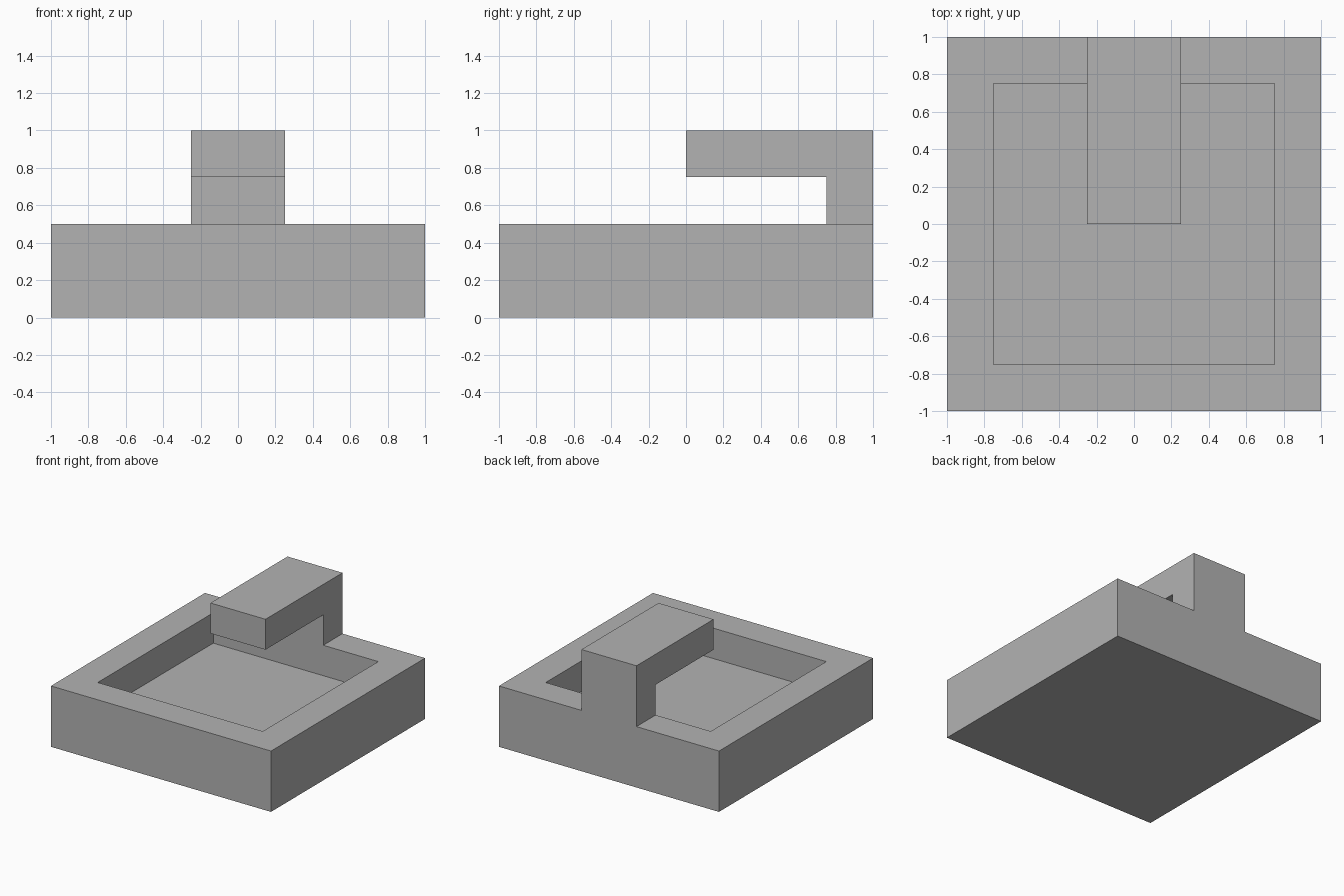
import bpy
import bmesh
from mathutils import Vector

cube = bpy.data.objects.get("Cube")
if cube:
    bpy.data.objects.remove(cube, do_unlink=True)

# One plain grey for everything
GREY = (0.45, 0.45, 0.45, 1.0)
grey = bpy.data.materials.new("plain_grey")
grey.use_nodes = True
grey.diffuse_color = GREY
grey.node_tree.nodes["Principled BSDF"].inputs["Base Color"].default_value = GREY

WALL = 0.25


def add_object(name, bm):
    bmesh.ops.recalc_face_normals(bm, faces=bm.faces)
    mesh = bpy.data.meshes.new(name)
    bm.to_mesh(mesh)
    bm.free()
    mesh.materials.append(grey)
    obj = bpy.data.objects.new(name, mesh)
    bpy.context.collection.objects.link(obj)
    return obj


def extrude_outline(points, direction):
    bm = bmesh.new()
    face = bm.faces.new([bm.verts.new(p) for p in points])
    result = bmesh.ops.extrude_face_region(bm, geom=[face], use_keep_orig=True)
    verts = [v for v in result["geom"] if isinstance(v, bmesh.types.BMVert)]
    bmesh.ops.translate(bm, verts=verts, vec=direction)
    bmesh.ops.recalc_face_normals(bm, faces=bm.faces)
    return bm


# Square basin: a block with its top inset and pushed down
bm = extrude_outline([(-1, -1, 0), (1, -1, 0), (1, 1, 0), (-1, 1, 0)], Vector((0, 0, 0.5)))
top = max(bm.faces, key=lambda f: f.calc_center_median().z)
bmesh.ops.inset_region(bm, faces=[top], thickness=WALL, use_even_offset=True)
inner = extruded = bmesh.ops.extrude_face_region(bm, geom=[top])
floor_verts = [v for v in extruded["geom"] if isinstance(v, bmesh.types.BMVert)]
if top.is_valid:
    bmesh.ops.delete(bm, geom=[top], context="FACES_ONLY")
bmesh.ops.translate(bm, verts=floor_verts, vec=(0, 0, -WALL))
add_object("basin", bm)

# Spout: an L-shaped side outline standing on the back rim, reaching over the basin
outline = [(1, 0.5), (1, 1), (0, 1), (0, 0.75), (0.75, 0.75), (0.75, 0.5)]
bm = extrude_outline([(-0.25, y, z) for y, z in outline], Vector((0.5, 0, 0)))
add_object("spout", bm)
